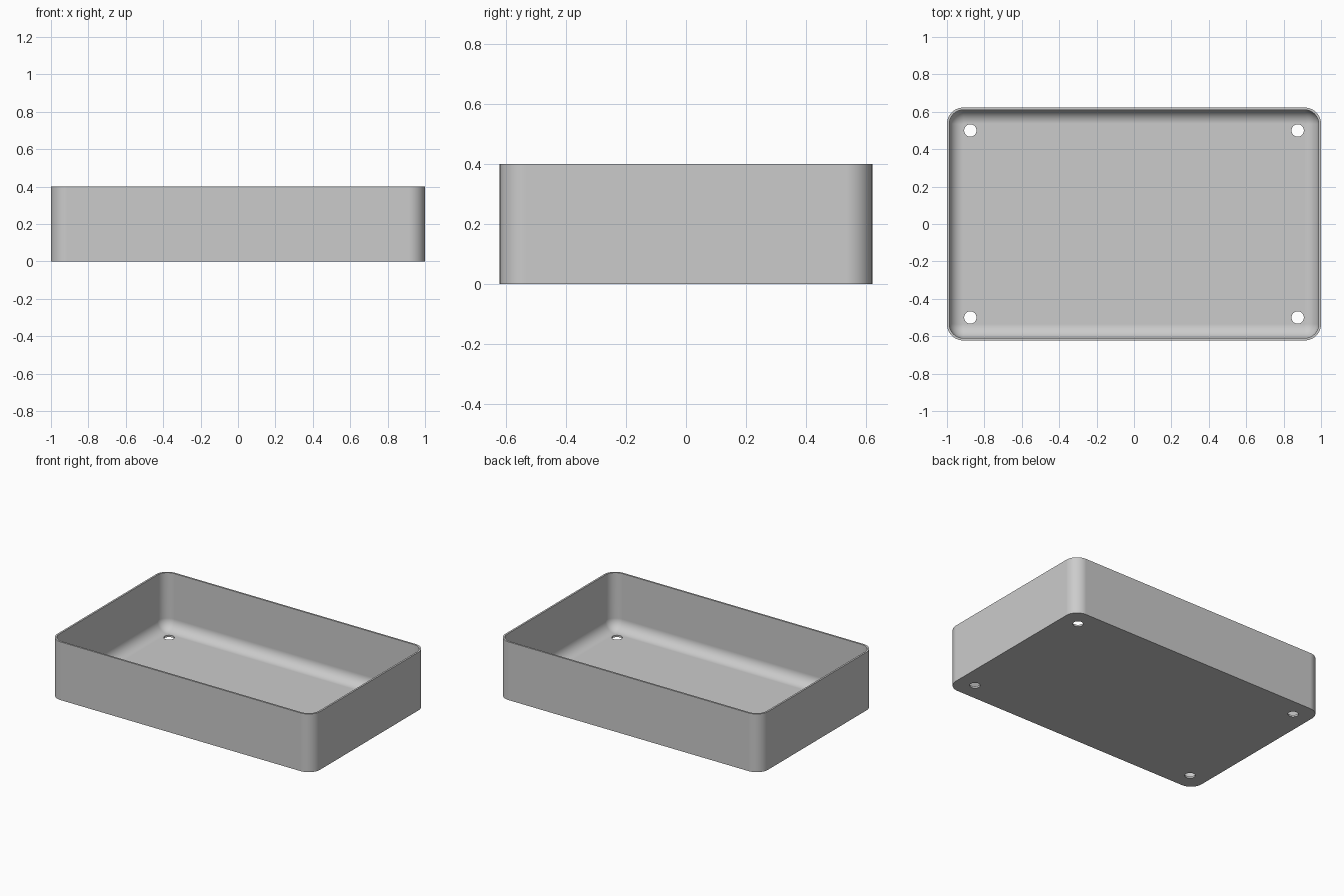
import bpy
import bmesh
from math import pi, sin, cos, radians

default = bpy.data.objects.get("Cube")
if default:
    bpy.data.objects.remove(default, do_unlink=True)

HALF_X, HALF_Y, HEIGHT = 1.0, 0.6225, 0.4
CORNER, WALL = 0.0875, 0.0125
FILLET = CORNER - WALL - 0.0005
HOLE_X, HOLE_Y, HOLE_R = 0.875, 0.5, 0.033
STEPS = 12

grey = bpy.data.materials.new("light grey")
grey.use_nodes = True
colour = (0.6, 0.6, 0.6, 1)
grey.diffuse_color = colour
grey.node_tree.nodes["Principled BSDF"].inputs["Base Color"].default_value = colour


def rounded_ring(bm, inset, z):
    """Rounded rectangle outline, inset from the outer wall."""
    r = CORNER - inset
    cx, cy = HALF_X - CORNER, HALF_Y - CORNER
    verts = []
    for quarter, (sx, sy) in enumerate([(1, 1), (-1, 1), (-1, -1), (1, -1)]):
        for i in range(STEPS + 1):
            a = (quarter + i / STEPS) * pi / 2
            verts.append(bm.verts.new((sx * cx + r * cos(a), sy * cy + r * sin(a), z)))
    return verts


def make_object(name, bm):
    bmesh.ops.recalc_face_normals(bm, faces=bm.faces)
    mesh = bpy.data.meshes.new(name)
    bm.to_mesh(mesh)
    bm.free()
    obj = bpy.data.objects.new(name, mesh)
    bpy.context.collection.objects.link(obj)
    obj.data.materials.append(grey)
    return obj


# Tray shell: outer wall, rim, inner wall, floor fillet
bm = bmesh.new()
profile = [(0, 0), (0, HEIGHT), (WALL, HEIGHT)]
for i in range(STEPS + 1):
    a = i / STEPS * pi / 2
    profile.append((WALL + FILLET * (1 - cos(a)), WALL + FILLET * (1 - sin(a))))
rings = [rounded_ring(bm, inset, z) for inset, z in profile]
for low, high in zip(rings, rings[1:]):
    for i in range(len(low)):
        j = (i + 1) % len(low)
        bm.faces.new((low[i], low[j], high[j], high[i]))
bm.faces.new(rings[0])
bm.faces.new(rings[-1])
tray = make_object("tray", bm)

# Four screw holes through the floor
bm = bmesh.new()
for sx in (-1, 1):
    for sy in (-1, 1):
        made = bmesh.ops.create_cone(bm, cap_ends=True, segments=32,
                                     radius1=HOLE_R, radius2=HOLE_R, depth=0.1)
        bmesh.ops.translate(bm, verts=made["verts"], vec=(sx * HOLE_X, sy * HOLE_Y, 0))
cutter = make_object("hole_cutter", bm)
cutter.hide_render = True

bpy.ops.object.select_all(action="DESELECT")
tray.select_set(True)
bpy.context.view_layer.objects.active = tray
cut = tray.modifiers.new("screw holes", "BOOLEAN")
cut.operation = "DIFFERENCE"
cut.solver = "EXACT"
cut.object = cutter
bpy.ops.object.modifier_apply(modifier=cut.name)
bpy.data.objects.remove(cutter, do_unlink=True)

# Smooth curves while keeping flat panels flat
bpy.ops.object.shade_smooth_by_angle(angle=radians(35))
weighted = tray.modifiers.new("flat panels", "WEIGHTED_NORMAL")
weighted.keep_sharp = True
